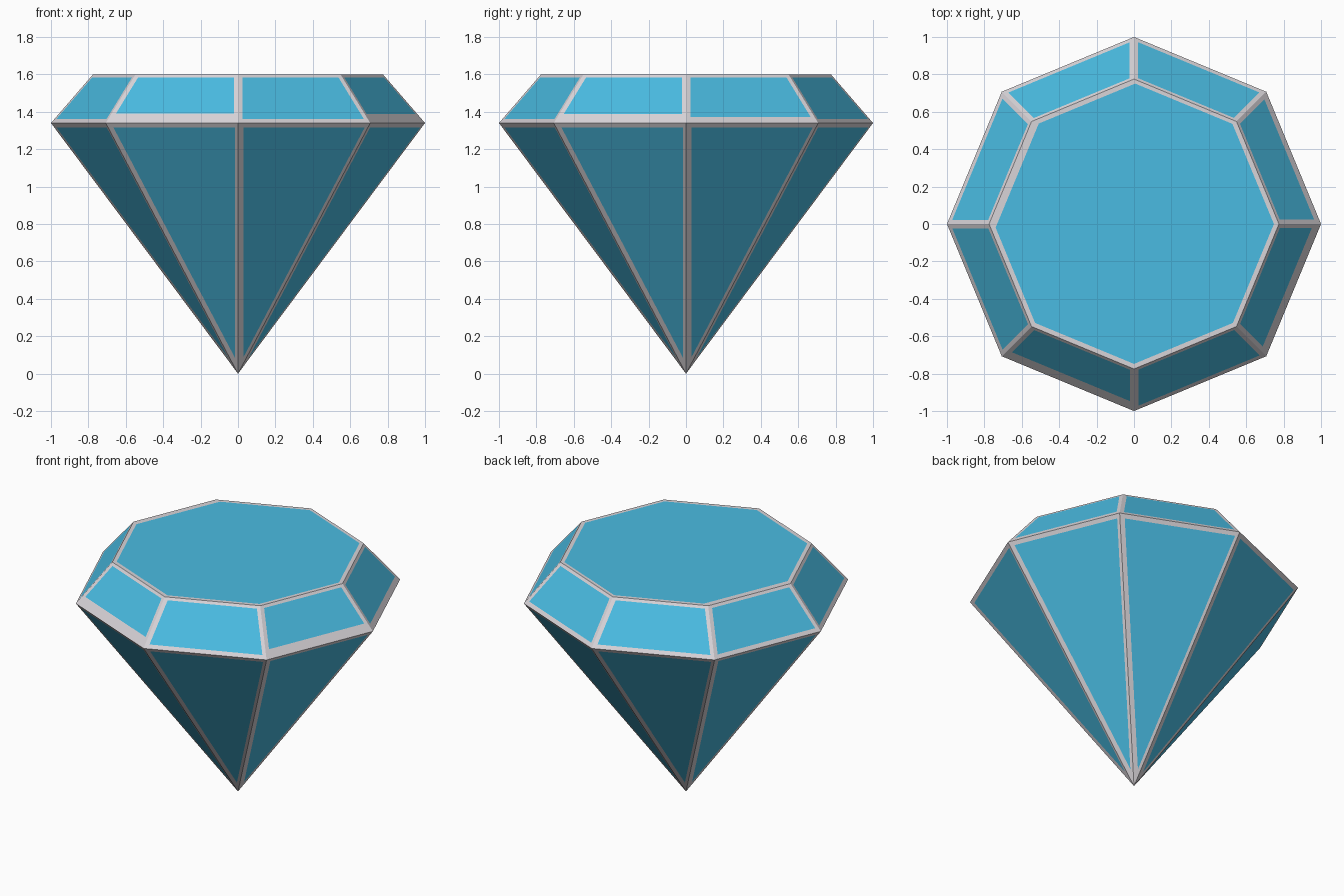
import bpy, bmesh, math
from mathutils import Vector

if "Cube" in bpy.data.objects:
    bpy.data.objects.remove(bpy.data.objects["Cube"])

SIDES = 8


def material(name, col):
    m = bpy.data.materials.new(name)
    m.diffuse_color = (*col, 1)
    m.use_nodes = True
    m.node_tree.nodes["Principled BSDF"].inputs["Base Color"].default_value = m.diffuse_color
    return m


blue = material("gem_blue", (0.068, 0.50, 0.76))
grey = material("worn_edge_grey", (0.69, 0.66, 0.69))

bm = bmesh.new()


def ring(radius, z):
    return [Vector((radius * math.cos(math.tau * k / SIDES),
                    radius * math.sin(math.tau * k / SIDES), z)) for k in range(SIDES)]


def facet(pts, widths):
    """Blue facet with a grey border; widths[i] is for the edge i -> i+1."""
    n = len(pts)
    inner = []
    for i, p in enumerate(pts):
        u = (p - pts[i - 1]).normalized()
        v = (pts[(i + 1) % n] - p).normalized()
        s = u.cross(v).length
        inner.append(p + v * (widths[i - 1] / s) - u * (widths[i] / s))
    o = [bm.verts.new(p) for p in pts]
    c = [bm.verts.new(p) for p in inner]
    bm.faces.new(c).material_index = 0
    for i in range(n):
        j = (i + 1) % n
        bm.faces.new((o[i], o[j], c[j], c[i])).material_index = 1


girdle, table = ring(1.0, 1.34), ring(0.775, 1.6)
tip = Vector((0, 0, 0))

# flat top
facet(table, [0.025, 0.02, 0.025, 0.04, 0.025, 0.025, 0.025, 0.025])

# slanted crown and pointed lower facets, with uneven worn edges
crown_low = {5: 0.065, 7: 0.06, 0: 0.04}
for k in range(SIDES):
    j = (k + 1) % SIDES
    facet([girdle[k], girdle[j], table[j], table[k]],
          [crown_low.get(k, 0.028), 0.022, 0.02, 0.025])
    facet([girdle[j], girdle[k], tip], [0.028, 0.03, 0.018])

bmesh.ops.remove_doubles(bm, verts=bm.verts[:], dist=1e-5)
bmesh.ops.recalc_face_normals(bm, faces=bm.faces[:])
me = bpy.data.meshes.new("cut_gem")
bm.to_mesh(me)
bm.free()
me.materials.append(blue)
me.materials.append(grey)
bpy.context.collection.objects.link(bpy.data.objects.new("cut_gem", me))
